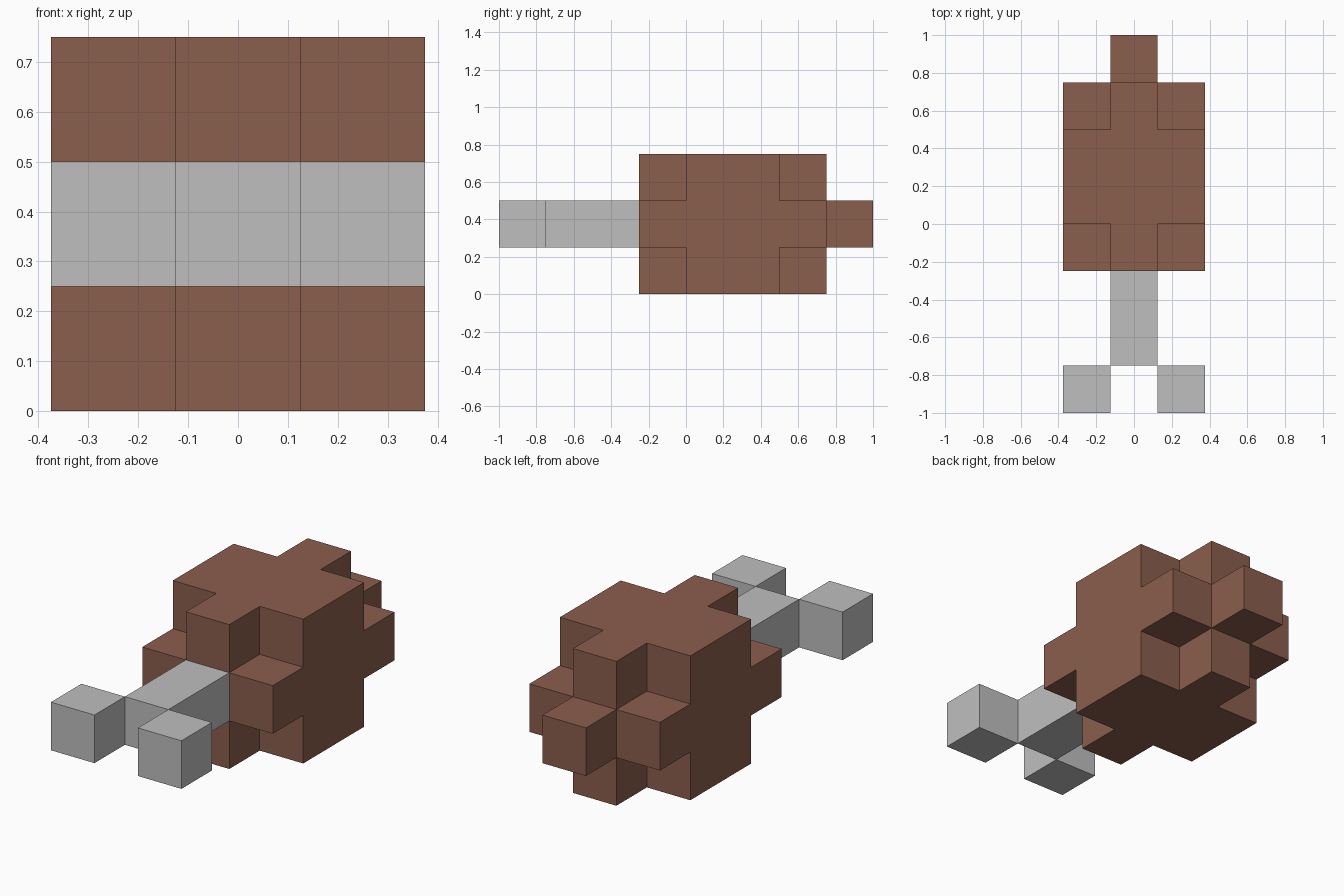
import bpy, bmesh
from mathutils import Vector

cube = bpy.data.objects.get("Cube")
if cube:
    bpy.data.objects.remove(cube, do_unlink=True)

U = 0.25  # block size


def material(name, rgb):
    m = bpy.data.materials.new(name)
    m.use_nodes = True
    col = (*rgb, 1.0)
    m.diffuse_color = col
    bsdf = next(n for n in m.node_tree.nodes if n.type == 'BSDF_PRINCIPLED')
    bsdf.inputs["Base Color"].default_value = col
    return m


brown = material("brown", (0.258, 0.112, 0.074))
grey = material("light grey", (0.52, 0.52, 0.52))


def block_part(name, cells, mat):
    """One closed shell around a set of (x, y, z) block cells."""
    bm = bmesh.new()
    for c in cells:
        centre = Vector((c[0], c[1] + 0.5, c[2] + 0.5)) * U
        for axis in range(3):
            for sign in (-1, 1):
                n = [0, 0, 0]
                n[axis] = sign
                if tuple(a + b for a, b in zip(c, n)) in cells:
                    continue
                u, v = Vector((0, 0, 0)), Vector((0, 0, 0))
                u[(axis + 1) % 3] = U / 2
                v[(axis + 2) % 3] = U / 2 * sign
                mid = centre + Vector(n) * U / 2
                bm.faces.new([bm.verts.new(mid + p)
                              for p in (-u - v, u - v, u + v, v - u)])
    # Weld the blocks and merge coplanar squares
    bmesh.ops.remove_doubles(bm, verts=bm.verts, dist=1e-4)
    bmesh.ops.dissolve_limit(bm, angle_limit=0.01,
                             verts=bm.verts, edges=bm.edges)
    bmesh.ops.recalc_face_normals(bm, faces=bm.faces)
    me = bpy.data.meshes.new(name)
    bm.to_mesh(me)
    bm.free()
    me.materials.append(mat)
    ob = bpy.data.objects.new(name, me)
    bpy.context.collection.objects.link(ob)


# Rounded body: each slice along y is a square, a plus or a single block
reach = {-1: 1, 0: 2, 1: 2, 2: 1, 3: 0}
body = {(x, y, z) for y, r in reach.items()
        for x in (-1, 0, 1) for z in (0, 1, 2) if abs(x) + abs(z - 1) <= r}
block_part("body", body, brown)

# Stem and the forked tips at the front
block_part("stem", {(0, -3, 1), (0, -2, 1)}, grey)
for side, x in (("left", 1), ("right", -1)):
    block_part(side + "_fork_tip", {(x, -4, 1)}, grey)
